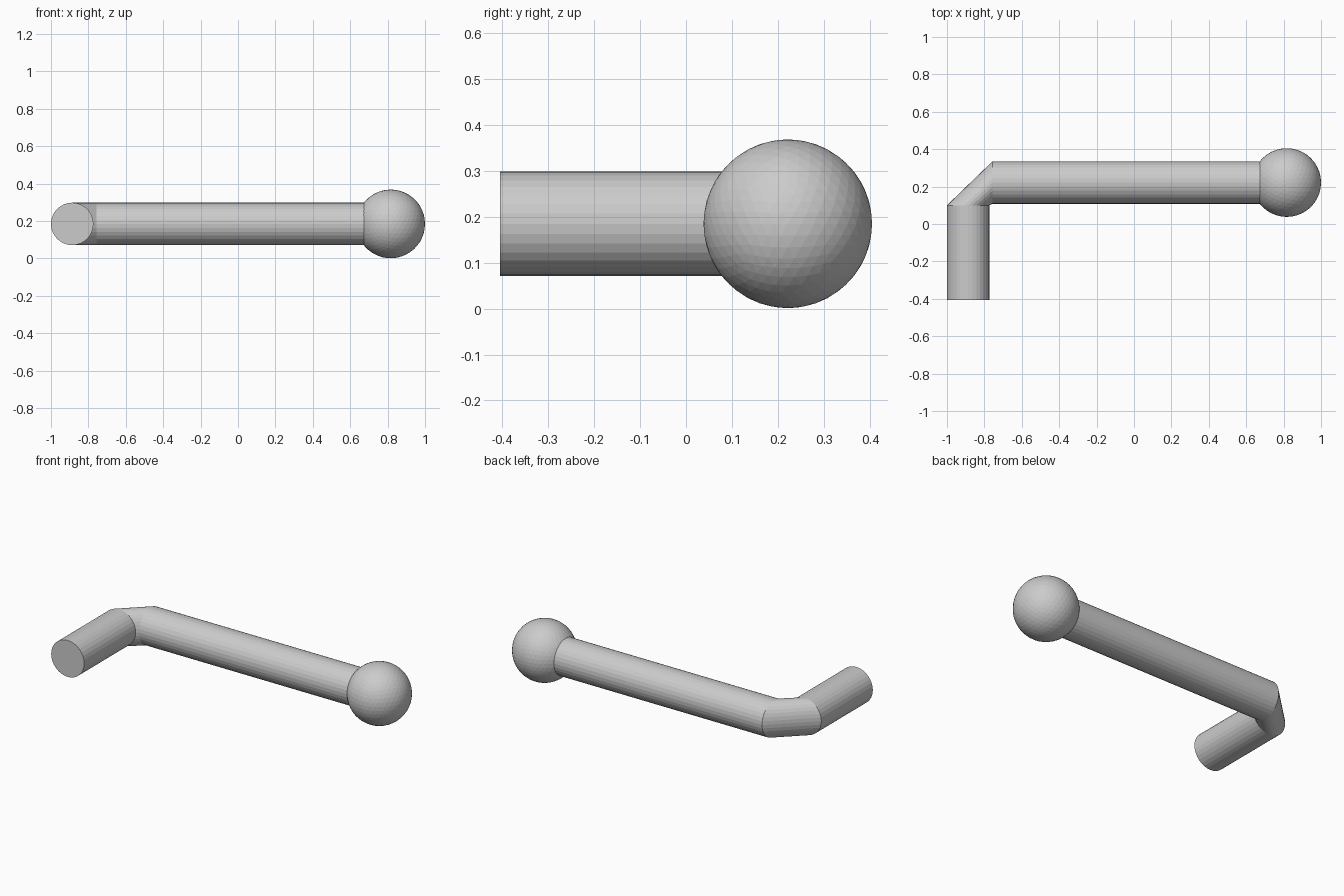
import bpy, bmesh
from math import cos, sin, pi
from mathutils import Vector

if "Cube" in bpy.data.objects:
    bpy.data.objects.remove(bpy.data.objects["Cube"])

SIDES = 32
ROD_R = 0.1135
BALL_R = 0.1835
Z = 0.1845
ROD_Y = 0.2215


def make_object(name, bm):
    bmesh.ops.recalc_face_normals(bm, faces=bm.faces)
    mesh = bpy.data.meshes.new(name)
    bm.to_mesh(mesh)
    bm.free()
    obj = bpy.data.objects.new(name, mesh)
    bpy.context.collection.objects.link(obj)
    return obj


def ring(bm, centre, outward):
    """Circle of vertices spanned by a horizontal direction and z."""
    up = Vector((0, 0, 1))
    return [bm.verts.new(Vector(centre)
                         + ROD_R * (cos(a) * Vector(outward) + sin(a) * up))
            for a in (2 * pi * i / SIDES for i in range(SIDES))]


# Bent rod: short leg along y, chamfered elbow, long arm along x
bm = bmesh.new()
stations = [
    ((-1 + ROD_R, -0.405, Z), (-1, 0, 0)),
    ((-1 + ROD_R, 0.10, Z), (-1, 0, 0)),
    ((-0.757, ROD_Y, Z), (0, 1, 0)),
    ((0.70, ROD_Y, Z), (0, 1, 0)),
]
rings = [ring(bm, c, d) for c, d in stations]
for a, b in zip(rings, rings[1:]):
    for i in range(SIDES):
        j = (i + 1) % SIDES
        bm.faces.new((a[i], a[j], b[j], b[i]))
bm.faces.new(rings[0])
bm.faces.new(rings[-1])
make_object("bent_rod", bm)

# Ball on the end of the long arm
bm = bmesh.new()
bmesh.ops.create_icosphere(bm, subdivisions=4, radius=BALL_R)
ball = make_object("ball_end", bm)
ball.location = (1 - BALL_R, ROD_Y, Z)
